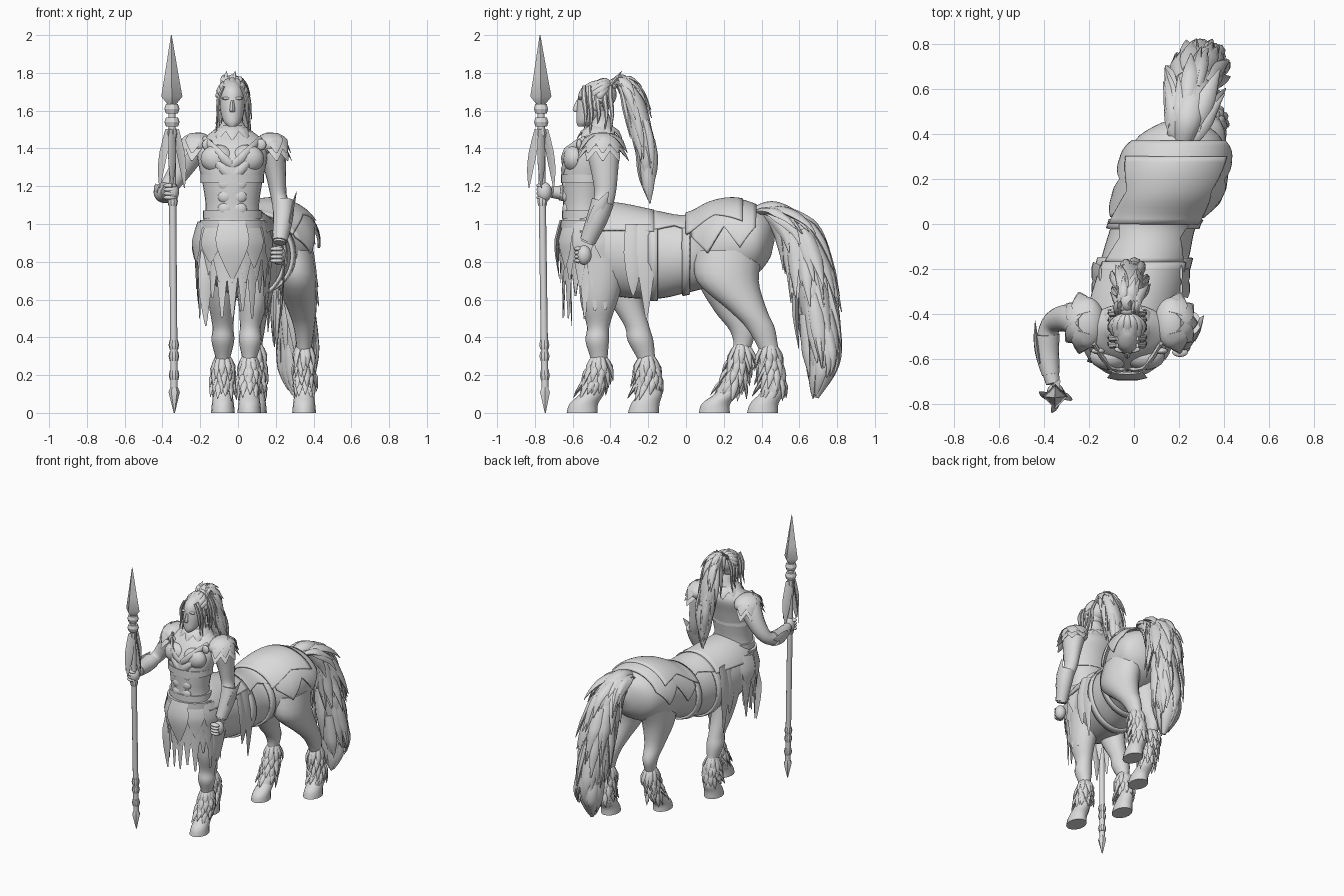
import bpy, bmesh, math, random
from mathutils import Vector, Matrix

random.seed(4)
old = bpy.data.objects.get("Cube")
if old:
    bpy.data.objects.remove(old)

grey = bpy.data.materials.new("plain grey")
grey.use_nodes = True
grey.diffuse_color = (0.7, 0.7, 0.7, 1)
grey.node_tree.nodes["Principled BSDF"].inputs["Base Color"].default_value = grey.diffuse_color
X, Y, Z = Vector((1, 0, 0)), Vector((0, 1, 0)), Vector((0, 0, 1))


def spline(pts, steps):
    """Catmull-Rom through stations of any size"""
    out = []
    for i in range(len(pts) - 1):
        a, b, c, d = pts[max(i - 1, 0)], pts[i], pts[i + 1], pts[min(i + 2, len(pts) - 1)]
        for k in range(steps):
            t = k / steps
            out.append([q + t * (r - p) / 2 + t * t * (p - 2.5 * q + 2 * r - s / 2)
                        + t ** 3 * (s - p + 3 * (q - r)) / 2 for p, q, r, s in zip(a, b, c, d)])
    return out + [list(pts[-1])]


def tube(bm, pts, seg=16, ref=X, steps=4, level=False):
    """Loft of ellipses; each station is x, y, z, half width, half depth"""
    st = spline(pts, steps)
    P = [Vector(s[:3]) for s in st]
    rings = []
    for i, s in enumerate(st):
        t = Z if level else (P[min(i + 1, len(P) - 1)] - P[max(i - 1, 0)]).normalized()
        side = (ref - t * ref.dot(t)).normalized()
        up = t.cross(side)
        rings.append([bm.verts.new(P[i] + side * math.cos(math.tau * k / seg) * max(s[3], .001)
                                   + up * math.sin(math.tau * k / seg) * max(s[4], .001)) for k in range(seg)])
    for r, q in zip(rings, rings[1:]):
        for k in range(seg):
            bm.faces.new((r[k], r[k - 1], q[k - 1], q[k]))
    bm.faces.new(rings[0])
    bm.faces.new(rings[-1])


def blade(bm, path, width, thick, ref=X, steps=2):
    """Leaf shape used for hair locks, feathers and pointed plates"""
    n = len(path) - 1
    taper = [.75 + i / n if i < n / 2 else 1.9 * (1 - i / n) + .1 for i in range(n + 1)]
    tube(bm, [(*p, width * min(w, 1), thick * min(w, 1)) for p, w in zip(path, taper)], 6, ref, steps)


def ball(bm, center, size):
    m = Matrix.Translation(center) @ Matrix.Diagonal((*size, 1))
    bmesh.ops.create_uvsphere(bm, u_segments=20, v_segments=12, radius=1, matrix=m)


def finish(name, bm, angle=50, thick=0):
    bmesh.ops.recalc_face_normals(bm, faces=bm.faces)
    me = bpy.data.meshes.new(name)
    bm.to_mesh(me)
    bm.free()
    me.materials.append(grey)
    ob = bpy.data.objects.new(name, me)
    bpy.context.collection.objects.link(ob)
    if thick:
        mod = ob.modifiers.new("thickness", "SOLIDIFY")
        mod.thickness, mod.offset = thick, 0
    bpy.ops.object.select_all(action="DESELECT")
    ob.select_set(True)
    bpy.context.view_layer.objects.active = ob
    bpy.ops.object.shade_smooth_by_angle(angle=math.radians(angle))


def part(name, *args, **kw):
    bm = bmesh.new()
    tube(bm, *args, **kw)
    finish(name, bm)


# Horse barrel, and cloth or straps that follow its surface
BARREL = spline([(-.03, -.65, .92, .04, .05), (-.03, -.62, .9, .13, .15), (-.02, -.5, .88, .18, .22),
                 (0, -.35, .855, .195, .24), (.05, -.15, .83, .195, .225), (.09, 0, .835, .19, .2),
                 (.15, .13, .88, .215, .215), (.18, .26, .9, .22, .215), (.2, .38, .91, .19, .17),
                 (.21, .45, .93, .09, .1), (.21, .47, .93, .01, .01)], 6)


def drape(name, y0, y1, half, off, rows=12, thick=.014):
    """Sheet over the barrel; half(u) is its reach down each side in radians"""
    bm, cols, grid = bmesh.new(), 40, []
    for i in range(rows + 1):
        u = i / rows
        y = y0 + (y1 - y0) * u
        k = max(j for j in range(len(BARREL) - 1) if BARREL[j][1] <= y)
        a, b = BARREL[k], BARREL[k + 1]
        x, y, z, w, h = (p + (q - p) * (y - a[1]) / (b[1] - a[1]) for p, q in zip(a, b))
        ang = [half(u) * (2 * c / cols - 1) for c in range(cols + 1)]
        grid.append([bm.verts.new((x + math.sin(t) * (w + off), y, z + math.cos(t) * (h + off / 2))) for t in ang])
    for r, q in zip(grid, grid[1:]):
        for c in range(cols):
            bm.faces.new((r[c], r[c + 1], q[c + 1], q[c]))
    bmesh.ops.remove_doubles(bm, verts=bm.verts, dist=.0005)
    finish(name, bm, thick=thick)


def zigzag(base, depth, count):
    return lambda u: base + depth * abs(2 * ((u * count) % 1) - 1)


drape("horse_body", -.65, .469, lambda u: math.pi, 0, 60, 0)
drape("saddle_cloth", -.56, -.17, lambda u: 1.25 - .25 * u, .02)
drape("back_cloth", -.17, .05, zigzag(.7, .25, 1), .014)
drape("rump_armour", .03, .37, zigzag(1.7, -.55, 2), .028, 16)
drape("rump_upper_armour", .0, .3, zigzag(.8, .25, 1), .04)
drape("girth_strap", -.02, .02, lambda u: math.pi, .012, 2)
drape("fore_strap", -.2, -.15, lambda u: math.pi, .012, 2)

# Legs flowing into hooves, with shaggy fetlocks
LEGS = {
    "left_front": (-.55, [(.07, -.43, .82, .11, .14), (.08, -.46, .6, .08, .1), (.065, -.465, .46, .055, .06),
                   (.065, -.47, .38, .06, .062), (.06, -.46, .27, .036, .043), (.06, -.47, .17, .045, .052)]),
    "right_front": (-.225, [(-.08, -.38, .82, .11, .13), (-.085, -.32, .6, .075, .09), (-.08, -.26, .46, .056, .065),
                    (-.08, -.24, .38, .06, .068), (-.08, -.205, .27, .036, .045), (-.08, -.18, .17, .045, .052)]),
    "left_hind": (.405, [(.28, .23, .86, .12, .18), (.31, .22, .7, .11, .165), (.34, .33, .54, .075, .1),
                  (.35, .395, .45, .055, .075), (.35, .44, .33, .04, .052), (.35, .475, .2, .048, .056)]),
    "right_hind": (.15, [(.1, .23, .86, .12, .18), (.09, .2, .7, .11, .14), (.09, .24, .54, .07, .09),
                   (.09, .3, .43, .05, .065), (.09, .295, .33, .037, .045), (.09, .26, .2, .048, .056)]),
}
for name, (yh, pts) in LEGS.items():
    x, yf = pts[-1][:2]
    part(name + "_leg", pts + [(x, (yf + yh) / 2 + .01, .11, .05, .058)], level=True)
    part(name + "_hoof", [(x, yf - .005, .17, .035, .04), (x, (yf + yh) / 2 + .015, .105, .05, .062),
                          (x, yh + .01, .05, .058, .075), (x, yh, 0, .063, .082)], level=True)
    bm, shin = bmesh.new(), Vector(pts[-2][:3])
    for row in range(4):
        center = shin.lerp(Vector((x, yf, .17)), row / 3)
        for k in range(11):
            a = math.tau * (k + row / 2 + random.uniform(-.25, .25)) / 11
            d = Vector((math.cos(a), math.sin(a), 0))
            top = center + d * .03 + Z * .03
            tip = center + d * random.uniform(.045, .06 + .007 * row) - Z * random.uniform(.07, .11)
            tip.y += .02 * math.sin(a) - .012 * row
            blade(bm, [top, (top + tip) / 2 + d * .012, tip], .019, .012, d.cross(Z))
    finish(name + "_fetlock_hair", bm)

# Human torso with muscles
part("torso", [(-.03, -.53, .95, .165, .13), (-.03, -.535, 1.08, .142, .115), (-.03, -.53, 1.2, .155, .125),
               (-.03, -.515, 1.32, .18, .135), (-.03, -.475, 1.42, .185, .12), (-.03, -.455, 1.48, .12, .08),
               (-.03, -.45, 1.53, .06, .06), (-.03, -.47, 1.6, .053, .055)], 28, level=True)
bm = bmesh.new()
for s in (-1, 1):
    ball(bm, (-.03 + s * .078, -.59, 1.345), (.09, .06, .075))
    for k in range(3):
        ball(bm, (-.03 + s * .037, -.632, 1.08 + .065 * k), (.04, .022, .036))
finish("muscles", bm)

# Chest harness and belts
bm = bmesh.new()
for s in (-1, 1):
    for drop in (0, .06):
        blade(bm, [(-.03 + s * .15, -.53, 1.45 - drop), (-.03 + s * .08, -.635, 1.38 - drop),
                   (-.03, -.645, 1.31 - drop), (-.03 - s * .12, -.59, 1.25 - drop)], .026, .014, Z)
finish("chest_harness", bm)
for name, z, a, b in (("waist_belt", 1.0, .172, .14), ("upper_belt", 1.05, .156, .127), ("rib_band", 1.24, .168, .132)):
    part(name, [(-.03, -.53, z - .022, a, b), (-.03, -.53, z + .022, a, b)], 28, level=True)

# Skirt of pointed plates and ragged cloth around the chest of the horse
bm = bmesh.new()
for layer, (count, length, out) in enumerate(((13, .42, 0), (11, .3, .01), (7, .22, .02))):
    for k in range(count):
        a = math.pi * (k / (count - 1) - .5) * 1.15
        d = Vector((math.sin(a), -math.cos(a), 0))
        top = Vector((-.03 + d.x * (.16 + out), -.49 + d.y * (.14 + out), 1.01))
        low = Vector((-.03 + d.x * (.185 + out), -.47 + d.y * (.185 + out), .85))
        tip = Vector((low.x, low.y, 1 - length * random.uniform(.85, 1.2)))
        blade(bm, [top, low.lerp(top, .4) + d * .01, low, tip], .06, .007, d.cross(Z))
for s in (-1, 1):
    for y, tip, w in ((-.22, .5, .05), (-.29, .62, .04)):
        x = .03 + s * .21
        blade(bm, [(x - s * .03, y, 1.0), (x, y, .85), (x, y + .01, .7), (x - s * .01, y + .01, tip)], w, .008, Y)
blade(bm, [(-.03, -.66, 1.02), (-.03, -.685, .92), (-.03, -.685, .83), (-.03, -.67, .71)], .09, .012)
blade(bm, [(-.16, -.58, .9), (-.17, -.61, .75), (-.175, -.61, .62), (-.17, -.605, .46)], .04, .008)
finish("skirt", bm, 35)

# Head, face and neck
part("head", [(-.03, -.55, 1.515, .02, .022), (-.03, -.53, 1.54, .045, .05), (-.03, -.5, 1.59, .062, .08),
              (-.03, -.485, 1.65, .067, .09), (-.03, -.475, 1.71, .06, .085), (-.03, -.465, 1.75, .03, .045),
              (-.03, -.465, 1.76, .005, .006)], 24, level=True)
bm = bmesh.new()
tube(bm, [(-.03, -.568, 1.655, .009, .012), (-.03, -.58, 1.605, .014, .02), (-.03, -.575, 1.592, .01, .01)], 8, level=True)
ball(bm, (-.03, -.567, 1.565), (.022, .01, .007))
for s in (-1, 1):
    ball(bm, (-.03 + s * .03, -.558, 1.665), (.027, .014, .008))
    ball(bm, (-.03 + s * .068, -.475, 1.63), (.01, .018, .032))
finish("face_features", bm)

# Hair swept back into a tie, with a few loose side locks
bm = bmesh.new()
ball(bm, (-.03, -.455, 1.685), (.07, .088, .078))
tie = Vector((-.03, -.385, 1.74))
for k in range(13):
    a = math.pi * (k / 12 - .5) * 1.5
    d = Vector((math.sin(a), 0, math.cos(a)))
    root = Vector((-.03, -.535, 1.67)) + Vector((d.x * .06, (1 - d.z) * .06, d.z * .05))
    crown = Vector((-.03, -.455, 1.68)) + d * .078
    blade(bm, [root, crown, crown.lerp(tie, .5) + d * .015, tie], .02, .012, d.cross(Y))
for s in (-1, 1):
    for y, low in ((-.54, 1.5), (-.51, 1.46), (-.47, 1.53), (-.43, 1.5), (-.4, 1.48)):
        blade(bm, [(-.03 + s * .045, y, 1.73), (-.03 + s * .075, y, 1.66), (-.03 + s * .078, y + .01, 1.58),
                   (-.03 + s * .088, y, low)], .014, .01, Y)
finish("hair", bm)


def mane(name, guide, count, span, spread, width):
    """Bundle of tapered locks along a guide of stations"""
    bm, path = bmesh.new(), spline(guide, 8)
    tube(bm, [(*p[:3], p[3] * .7, p[3] * .6) for p in path], 12, steps=1)
    for k in range(count):
        i = int((len(path) - span - 1) * k / (count - 1))
        a, f = random.uniform(0, math.tau), random.uniform(.6, 1.0)
        d = Vector((math.cos(a), math.sin(a) * .85, math.sin(a) * .3))
        pts = [Vector(p[:3]) + d * p[3] * f * (.7 + spread * j / 5)
               for j, p in enumerate(path[i + round(span * q / 5)] for q in range(6))]
        blade(bm, pts, width * random.uniform(.7, 1.2), width * .55, d.cross(Z) + X * .01)
    finish(name, bm)


mane("ponytail", [(-.03, -.39, 1.73, .03), (-.03, -.345, 1.76, .055), (-.02, -.29, 1.69, .08), (-.02, -.24, 1.54, .085),
                  (-.01, -.21, 1.37, .068), (-.01, -.2, 1.22, .035), (-.01, -.19, 1.11, .008)], 60, 13, .45, .026)
mane("tail", [(.22, .37, 1.06, .06), (.24, .47, 1.06, .1), (.26, .59, .96, .13), (.27, .65, .78, .14), (.29, .68, .6, .14),
              (.3, .715, .38, .125), (.31, .73, .22, .09), (.31, .69, .08, .02)], 130, 14, .45, .036)
bm = bmesh.new()
for k in range(7):
    x = -.075 + .015 * k
    blade(bm, [(x, -.4, 1.73), (x - .005, -.37, 1.77), (x, -.34, 1.79 + .02 * math.sin(k * 2))], .014, .01)
ball(bm, tie, (.035, .025, .03))
finish("hair_tie", bm)

# Arms, bracers, fists
part("left_arm", [(.13, -.45, 1.44, .05, .06), (.175, -.44, 1.39, .07, .085), (.2, -.43, 1.27, .055, .07),
                  (.215, -.43, 1.15, .043, .055), (.235, -.46, 1.06, .048, .052), (.22, -.52, .9, .032, .036)])
part("right_arm", [(-.18, -.45, 1.44, .05, .06), (-.24, -.43, 1.39, .075, .07), (-.31, -.42, 1.28, .06, .06),
                   (-.37, -.45, 1.19, .046, .046), (-.39, -.56, 1.16, .047, .045), (-.36, -.71, 1.17, .032, .032)],
     ref=Vector((1, 0, -.7)))
part("left_bracer", [(.24, -.44, 1.12, .058, .06), (.238, -.47, 1.03, .053, .056), (.222, -.52, .91, .04, .043)])
part("right_bracer", [(-.39, -.49, 1.17, .058, .052), (-.387, -.57, 1.16, .054, .05), (-.37, -.67, 1.165, .04, .04)])
bm = bmesh.new()
blade(bm, [(.27, -.5, 1.0), (.285, -.46, 1.08), (.31, -.41, 1.17)], .035, .012, Y)
blade(bm, [(-.42, -.62, 1.17), (-.435, -.53, 1.18), (-.44, -.43, 1.2)], .035, .012, Z)
for c, front in (((.215, -.54, .835), -.03), ((-.35, -.75, 1.17), -.02)):
    ball(bm, c, (.038, .04, .052))
    for k in range(4):
        ball(bm, (c[0] - .01, c[1] + front, c[2] - .03 + .021 * k), (.035, .022, .013))
finish("fists_and_bracer_spikes", bm)

# Layered shoulder armour and collar
bm = bmesh.new()
for s, x in ((1, .17), (-1, -.21)):
    ball(bm, (x, -.44, 1.42), (.08, .115, .065))
    for layer in range(2):
        for k in range(5):
            a = math.radians(-72 + 36 * k)
            d = Vector((s * math.cos(a), math.sin(a) * 1.25, 0))
            top = Vector((x, -.44, 1.475 - .04 * layer)) + d * .035
            blade(bm, [top, top + d * .04 - Z * .03, top + d * (.075 + .005 * layer) - Z * .1], .048, .01, d.cross(Z))
    ball(bm, (x - s * .05, -.565, 1.42), (.03, .015, .03))
for k in range(9):
    a = math.tau * k / 9
    d = Vector((math.sin(a), -math.cos(a), 0))
    top = Vector((-.03, -.455, 1.52)) + d * .05
    blade(bm, [top, top + d * .045 - Z * .03, top + d * .075 - Z * .075], .035, .008, d.cross(Z))
finish("shoulder_armour", bm, 35)


# Spear with wrapped shaft, faceted point and hanging feathers
def on_spear(z, r):
    return (-.337 - .008 * z, -.745 - .014 * z, z, r, r)


part("spear_shaft", [on_spear(z, .019) for z in (.1, 1.66)], 12, steps=1, level=True)
part("spear_point", [on_spear(z, r) for z, r in ((1.63, .02), (1.675, .056), (1.78, .038), (2, .002))], 4, steps=1, level=True)
part("spear_butt", [on_spear(z, r) for z, r in ((0, .003), (.11, .03), (.14, .018))], 6, steps=1, level=True)
bm = bmesh.new()
for z in (.2, .3, .36, 1.12, 1.48, 1.54, 1.61):
    r = .04 if z > 1.5 else .028
    tube(bm, [on_spear(z - .025, r * .8), on_spear(z, r), on_spear(z + .025, r * .8)], 10, steps=1, level=True)
finish("spear_bindings", bm, 30)
bm = bmesh.new()
for k in range(4):
    d = Vector((math.cos(k * math.pi / 2), math.sin(k * math.pi / 2), 0))
    root = Vector(on_spear(1.5, 0)[:3])
    blade(bm, [root + d * .02, root + d * .045 - Z * .12, root + d * .06 - Z * .22, root + d * .065 - Z * .31], .03, .005,
          d.cross(Z) + d)
finish("spear_feathers", bm, 35)
